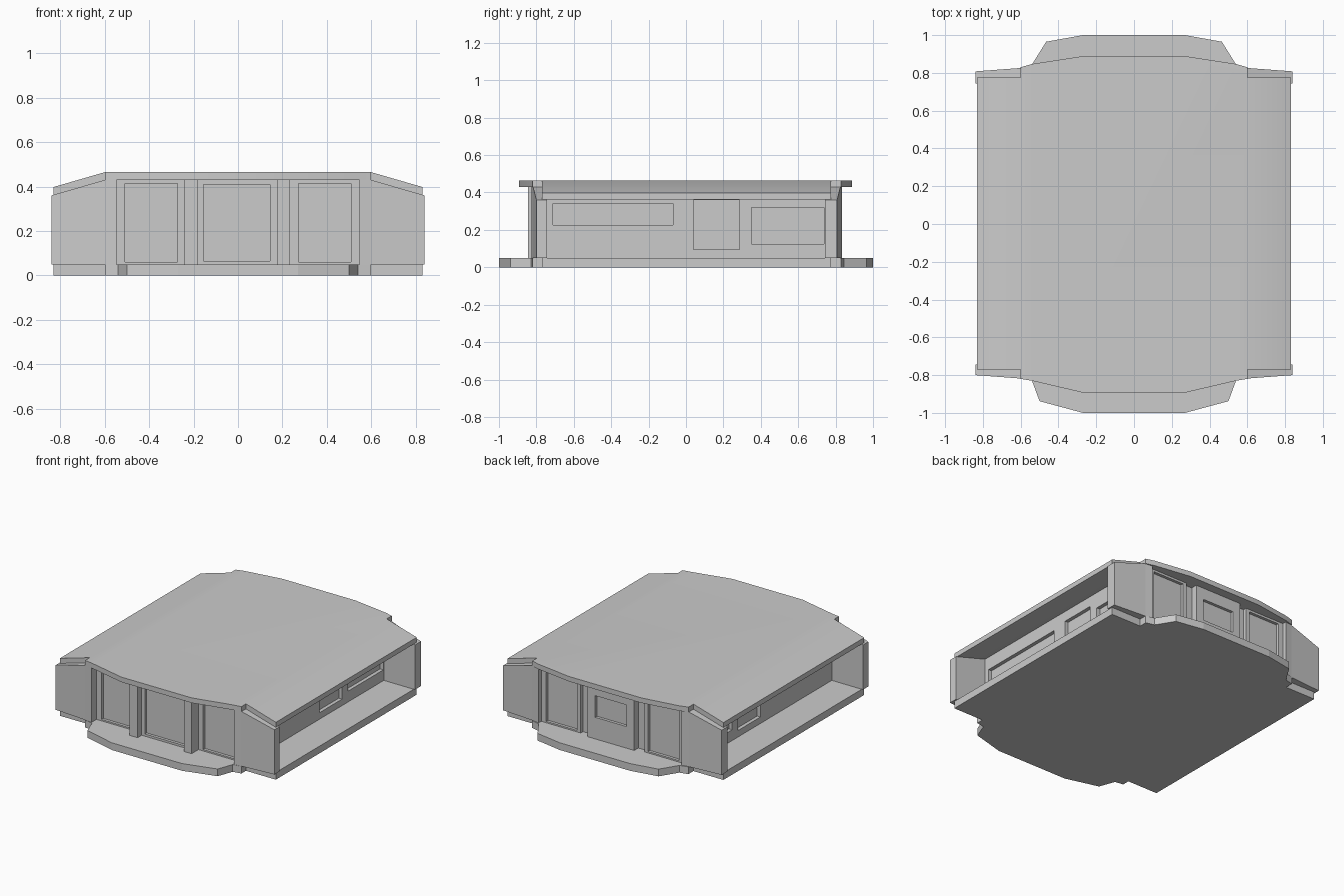
import bpy, bmesh
from collections import Counter

if "Cube" in bpy.data.objects:
    bpy.data.objects.remove(bpy.data.objects["Cube"])


def finish(name, bm):
    bmesh.ops.recalc_face_normals(bm, faces=bm.faces[:])
    me = bpy.data.meshes.new(name)
    bm.to_mesh(me)
    bm.free()
    ob = bpy.data.objects.new(name, me)
    bpy.context.collection.objects.link(ob)
    return ob


def boxes(name, specs):
    """One mesh of boxes given as (x0, x1, y0, y1, z0, z1)."""
    bm = bmesh.new()
    for x0, x1, y0, y1, z0, z1 in specs:
        for v in bmesh.ops.create_cube(bm, size=1)["verts"]:
            v.co = ((x0 + x1) / 2 + v.co.x * (x1 - x0),
                    (y0 + y1) / 2 + v.co.y * (y1 - y0),
                    (z0 + z1) / 2 + v.co.z * (z1 - z0))
    return finish(name, bm)


def slab(name, pts, faces, z0, z1, slope0=0, slope1=0):
    """Extruded plan; beyond x = 0.6 the bottom/top fall away by a slope."""
    bm = bmesh.new()
    drop = [max(0, abs(x) - 0.6) for x, y in pts]
    low = [bm.verts.new((x, y, z0 - d * slope0)) for (x, y), d in zip(pts, drop)]
    top = [bm.verts.new((x, y, z1 - d * slope1)) for (x, y), d in zip(pts, drop)]
    rim = Counter()
    for f in faces:
        bm.faces.new([top[i] for i in f])
        bm.faces.new([low[i] for i in reversed(f)])
        rim.update(tuple(sorted((a, b))) for a, b in zip(f, f[1:] + f[:1]))
    for (a, b), n in rim.items():
        if n == 1:
            bm.faces.new((low[a], low[b], top[b], top[a]))
    return finish(name, bm)


def winged_slab(name, front, back, *heights):
    """Central plan with bowed ends, plus a wing on each side."""
    half = front + [(0.6, -0.82), (0.6, -0.77), (0.6, 0.775), (0.6, 0.83)] + back
    pts = half + [(-x, y) for x, y in reversed(half)]
    n, k = len(pts), len(front) + 1
    pts += [(0.83, -0.77), (0.83, 0.775), (-0.83, 0.775), (-0.83, -0.77)]
    faces = [list(range(n)), [k, n, n + 1, k + 1],
             [n - 2 - k, n + 2, n + 3, n - 1 - k]]
    return slab(name, pts, faces, *heights)


# floor slab and roof with sloping wings
winged_slab("floor_slab", [(0.27, -1.0), (0.5, -0.938), (0.54, -0.83)],
            [(0.54, 0.845), (0.465, 0.965), (0.27, 1.0)], 0, 0.05)
roof = winged_slab("roof", [(0.27, -0.893), (0.54, -0.83)],
                   [(0.54, 0.847), (0.28, 0.887)], 0.43, 0.465, 0.29, 0.29)

# corner walls with sloped tops
for s, side in ((1, "right"), (-1, "left")):
    for t, end, o in ((-1, "front", 0), (1, "back", 0.008)):
        plan = [(0.548, 0.76), (0.548, 0.825), (0.6, 0.818),
                (0.84, 0.80), (0.84, 0.743), (0.6, 0.743)]
        slab(f"{end}_{side}_corner_wall",
             [(s * x, t * (y + (o if y > 0.78 else 0))) for x, y in plan],
             [[0, 1, 2, 5], [2, 3, 4, 5]], 0.05, 0.43, 0, 0.29)

# walls
Z = (0.05, 0.43)
walls = [
    boxes("house_core", [(-0.6, 0.6, -0.77, 0.78, *Z)]),
    boxes("front_centre_wall", [(-0.18, 0.175, -0.80, -0.765, *Z)]),
    boxes("back_centre_wall", [(-0.18, 0.18, 0.775, 0.825, *Z)]),
    boxes("back_side_walls", [(0.245, 0.55, 0.775, 0.805, *Z),
                              (-0.55, -0.245, 0.775, 0.805, *Z)]),
]
boxes("front_pillars", [(-0.24, -0.18, -0.845, -0.765, *Z),
                        (0.175, 0.235, -0.845, -0.765, *Z)])

# window and door recesses
cuts = [(-0.155, 0.145, -0.9, -0.78, 0.065, 0.41),
        (-0.12, 0.12, 0.805, 0.9, 0.20, 0.35)]
for s in (1, -1):
    a, b = sorted((s * 0.272, s * 0.51))
    cuts += [(a, b, -0.9, -0.75, 0.06, 0.415), (a, b, 0.785, 0.9, 0.06, 0.415)]
    a, b = sorted((s * 0.575, s * 0.7))
    cuts += [(a, b, -0.71, -0.07, 0.225, 0.34),
             (a, b, 0.04, 0.285, 0.095, 0.36),
             (a, b, 0.35, 0.738, 0.125, 0.32)]
cutter = boxes("opening_cutter", cuts)
cutter.hide_render = True
cutter.hide_viewport = False
cutter.display_type = 'WIRE'
for w in walls:
    m = w.modifiers.new("openings", 'BOOLEAN')
    m.operation = 'DIFFERENCE'
    m.solver = 'EXACT'
    m.object = cutter

# soft shading across the shallow roof folds
bpy.ops.object.select_all(action='DESELECT')
roof.select_set(True)
bpy.context.view_layer.objects.active = roof
bpy.ops.object.shade_smooth_by_angle()
